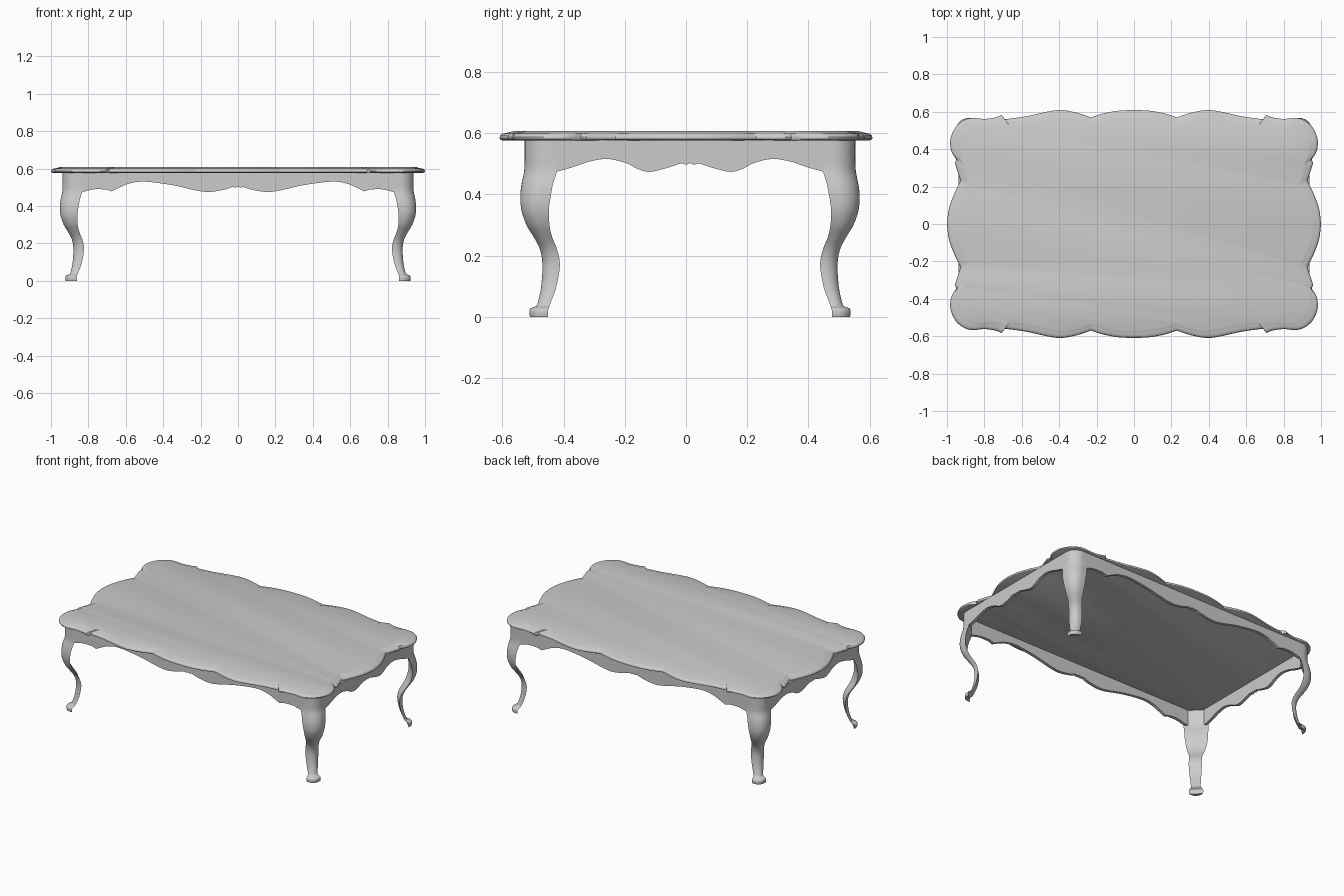
import bpy, bmesh, math

if "Cube" in bpy.data.objects:
    bpy.data.objects.remove(bpy.data.objects["Cube"])

Y_SHIFT = 0.013          # the frame sits slightly behind the top's centre
FX, FY = 0.938, 0.540    # outer half size of the frame
Z_TOP = 0.578            # underside of the top


def smooth(pts, n=6):
    """Catmull-Rom curve through the points."""
    out = []
    for i in range(len(pts) - 1):
        a, b = pts[max(i - 1, 0)], pts[i]
        c, d = pts[i + 1], pts[min(i + 2, len(pts) - 1)]
        for k in range(n):
            t = k / n
            out.append(tuple(0.5 * (2 * q + (r - p) * t + (2 * p - 5 * q + 4 * r - s) * t * t
                                    + (3 * q - p - 3 * r + s) * t ** 3)
                             for p, q, r, s in zip(a, b, c, d)))
    return out + [pts[-1]]


def loft(name, rings, angle=35):
    """Skin closed rings of equal length and cap both ends."""
    bm = bmesh.new()
    rows = [[bm.verts.new(p) for p in ring] for ring in rings]
    n = len(rows[0])
    for a, b in zip(rows, rows[1:]):
        for i in range(n):
            j = (i + 1) % n
            bm.faces.new((a[i], a[j], b[j], b[i]))
    bm.faces.new(rows[0])
    bm.faces.new(rows[-1])
    bmesh.ops.recalc_face_normals(bm, faces=bm.faces)
    mesh = bpy.data.meshes.new(name)
    bm.to_mesh(mesh)
    bm.free()
    ob = bpy.data.objects.new(name, mesh)
    bpy.context.collection.objects.link(ob)
    bpy.ops.object.select_all(action='DESELECT')
    ob.select_set(True)
    bpy.context.view_layer.objects.active = ob
    bpy.ops.object.shade_smooth_by_angle(angle=math.radians(angle))
    return ob


# Table top: scalloped quarter outline, cusps between the smooth runs
runs = [
    [(0, .609), (.08, .606), (.16, .592), (.23, .570)],
    [(.23, .570), (.31, .596), (.39, .609), (.46, .601), (.58, .575), (.69, .560)],
    [(.708, .583), (.74, .570), (.80, .562), (.86, .567), (.905, .557), (.948, .525),
     (.976, .475), (.983, .430), (.975, .385), (.950, .345)],
    [(.958, .325), (.946, .290), (.927, .230)],
    [(.927, .230), (.962, .160), (.990, .080), (1, 0)],
]
quarter = []
for run in runs:
    for p in smooth(run, 5):
        if not quarter or math.dist(p, quarter[-1]) > 1e-4:
            quarter.append(p)
half = quarter + [(x, -y) for x, y in quarter[-2::-1]]
outline = half + [(-x, y) for x, y in half[-2:0:-1]]

# Moulded edge: (inset, height) steps from the underside to the raised field
edge = [(.008, .577), (.001, .581), (0, .587), (.003, .594), (.010, .599),
        (.022, .601), (.034, .604), (.043, .607)]
loft("table_top", [[(x * (1 - d), y * (1 - d / .6), z) for x, y in outline] for d, z in edge])

# Cabriole legs: (height, outer offset, inner offset) from the frame corner
leg_profile = smooth([
    (0, -.017, -.076), (.016, -.015, -.076), (.028, -.019, -.078), (.036, -.038, -.081),
    (.055, -.045, -.088), (.10, -.054, -.104), (.17, -.058, -.115), (.22, -.050, -.106),
    (.26, -.030, -.090), (.30, -.006, -.081), (.35, .011, -.079), (.40, .014, -.086),
    (.44, .009, -.094), (.475, .002, -.105), (.51, 0, -.105), (Z_TOP, 0, -.105)], 3)


def leg_section(outer, inner):
    """Rounded outer corner, flat diagonal back."""
    r = 0.7 * (outer - inner)
    c = outer - r
    arc = [(c + r * math.cos(a), c + r * math.sin(a))
           for a in (math.radians(9 * k) for k in range(11))]
    return [(outer, inner)] + arc + [(inner, outer)]


for sx, side in ((-1, "left"), (1, "right")):
    for sy, end in ((-1, "front"), (1, "back")):
        loft(f"{end}_{side}_leg",
             [[(sx * (FX + u), sy * (FY + v) + Y_SHIFT, z) for u, v in leg_section(o, i)]
              for z, o, i in leg_profile])

# Aprons: (distance from centre, height) of the shaped lower edge
long_edge = smooth([(0, .503), (.015, .498), (.03, .501), (.07, .488), (.15, .475), (.22, .482),
                    (.35, .511), (.50, .530), (.58, .520), (.63, .500), (.675, .478)], 4)
long_edge += smooth([(.705, .488), (.77, .489), (.835, .474), (.85, .474)], 4)
short_edge = smooth([(0, .503), (.013, .497), (.03, .501), (.07, .488), (.13, .474), (.17, .483),
                     (.21, .503), (.27, .516), (.33, .507), (.38, .490), (.437, .474),
                     (.452, .474)], 4)


def apron(name, lower, place):
    strip = [(-s, z) for s, z in lower[:0:-1]] + lower
    loft(name, [[place(s, 0, z), place(s, .02, z), place(s, .02, Z_TOP), place(s, 0, Z_TOP)]
                for s, z in strip])


for sg, end, side in ((-1, "front", "left"), (1, "back", "right")):
    apron(f"{end}_apron", long_edge, lambda s, d, z: (s, sg * (FY - d) + Y_SHIFT, z))
    apron(f"{side}_apron", short_edge, lambda s, d, z: (sg * (FX - d), s + Y_SHIFT, z))
